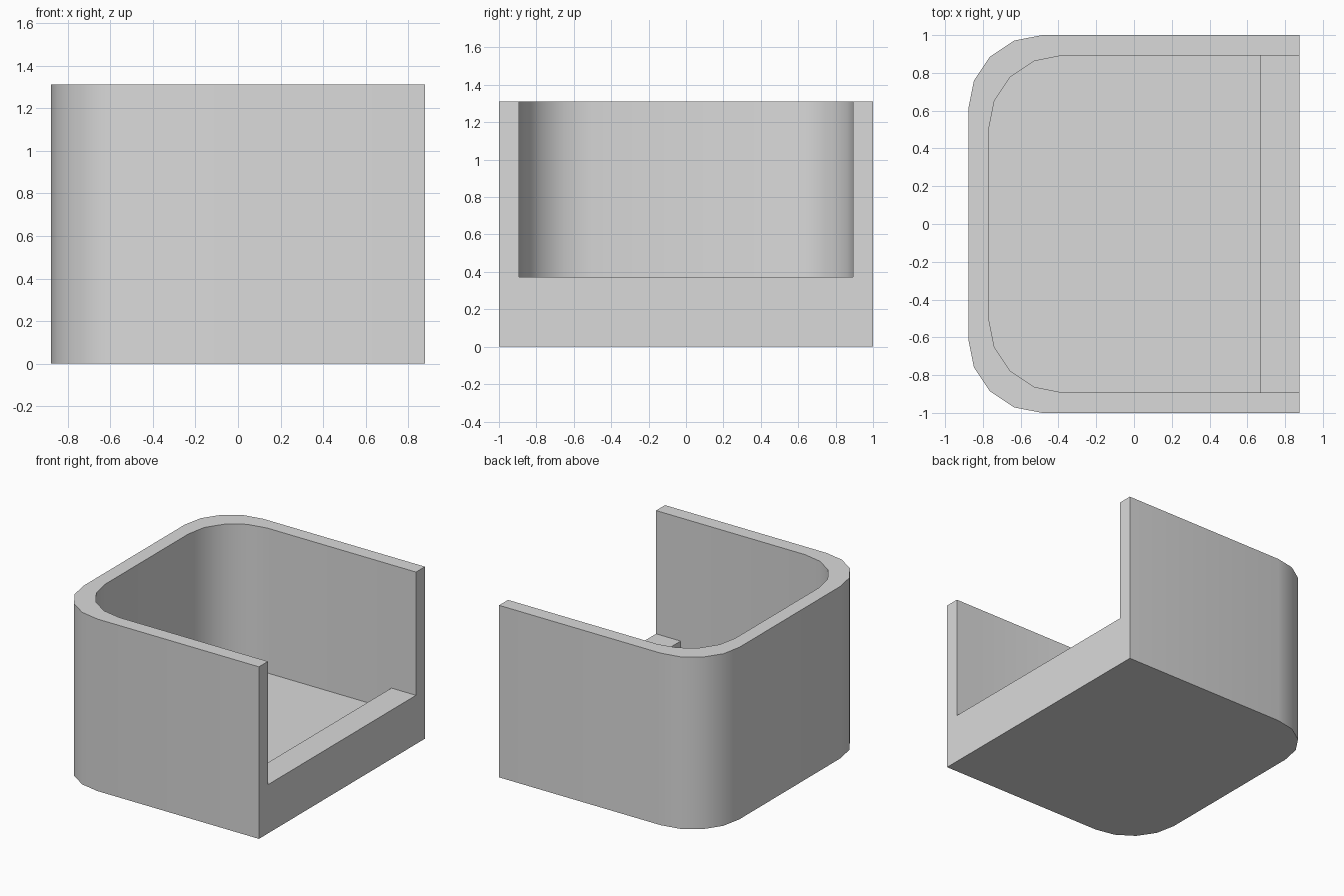
import bpy, bmesh, math
from mathutils import Vector

cube = bpy.data.objects.get("Cube")
if cube:
    bpy.data.objects.remove(cube, do_unlink=True)

HALF_X, HALF_Y, HEIGHT = 0.877, 1.0, 1.312
WALL, RADIUS, STEPS = 0.108, 0.39, 4
FLOOR, SILL_TOP, SILL_X = 0.207, 0.372, 0.67

grey = bpy.data.materials.new("light_grey")
grey.use_nodes = True
grey.diffuse_color = (0.7, 0.7, 0.7, 1)
grey.node_tree.nodes["Principled BSDF"].inputs["Base Color"].default_value = grey.diffuse_color


def outline(x_back, x_front, half_y):
    """Square at the open end, rounded at the two closed corners."""
    arc = []
    for i in range(STEPS + 1):
        a = math.pi / 2 * (1 + i / STEPS)
        arc.append((x_back + RADIUS + RADIUS * math.cos(a),
                    half_y - RADIUS + RADIUS * math.sin(a)))
    half = [(x_front, half_y)] + arc
    return half + [(x, -y) for x, y in reversed(half)]


def extrude(bm, face, offset, keep_base=False):
    """Push a face outwards; drop the old face unless it closes the solid."""
    out = bmesh.ops.extrude_face_region(bm, geom=[face])["geom"]
    verts = [g for g in out if isinstance(g, bmesh.types.BMVert)]
    bmesh.ops.translate(bm, verts=verts, vec=Vector(offset))
    if face.is_valid and not keep_base:
        bmesh.ops.delete(bm, geom=[face], context="FACES_ONLY")
    return next(g for g in out if isinstance(g, bmesh.types.BMFace))


def prism(bm, points, z_low, z_high):
    base = bm.faces.new([bm.verts.new((x, y, z_low)) for x, y in points])
    return extrude(bm, base, (0, 0, z_high - z_low), keep_base=True)


def make_object(bm, name):
    bmesh.ops.recalc_face_normals(bm, faces=bm.faces)
    mesh = bpy.data.meshes.new(name)
    bm.to_mesh(mesh)
    bm.free()
    mesh.materials.append(grey)
    obj = bpy.data.objects.new(name, mesh)
    bpy.context.collection.objects.link(obj)
    return obj


# Solid outer block
bm = bmesh.new()
prism(bm, outline(-HALF_X, HALF_X, HALF_Y), 0, HEIGHT)
body = make_object(bm, "open_tray_body")

# Cavity: a sunken floor behind the sill, open to the side above the sill
bm = bmesh.new()
inner = outline(-HALF_X + WALL, SILL_X, HALF_Y - WALL)
cap = prism(bm, inner, FLOOR, SILL_TOP)
extrude(bm, cap, (0, 0, HEIGHT + 0.2 - SILL_TOP))
mouth = next(f for f in bm.faces if all(
    v.co.x > SILL_X - 0.01 and v.co.z > SILL_TOP - 0.01 for v in f.verts))
extrude(bm, mouth, (0.5, 0, 0))
cutter = make_object(bm, "cavity_cutter")
cutter.hide_render = True

# Cut the cavity and shade the rounded corners smooth
cut = body.modifiers.new("cavity", "BOOLEAN")
cut.operation = "DIFFERENCE"
cut.solver = "EXACT"
cut.object = cutter
bpy.ops.object.select_all(action="DESELECT")
body.select_set(True)
bpy.context.view_layer.objects.active = body
bpy.ops.object.modifier_apply(modifier=cut.name)
bpy.data.objects.remove(cutter, do_unlink=True)
bpy.ops.object.shade_smooth_by_angle(angle=math.radians(35))
